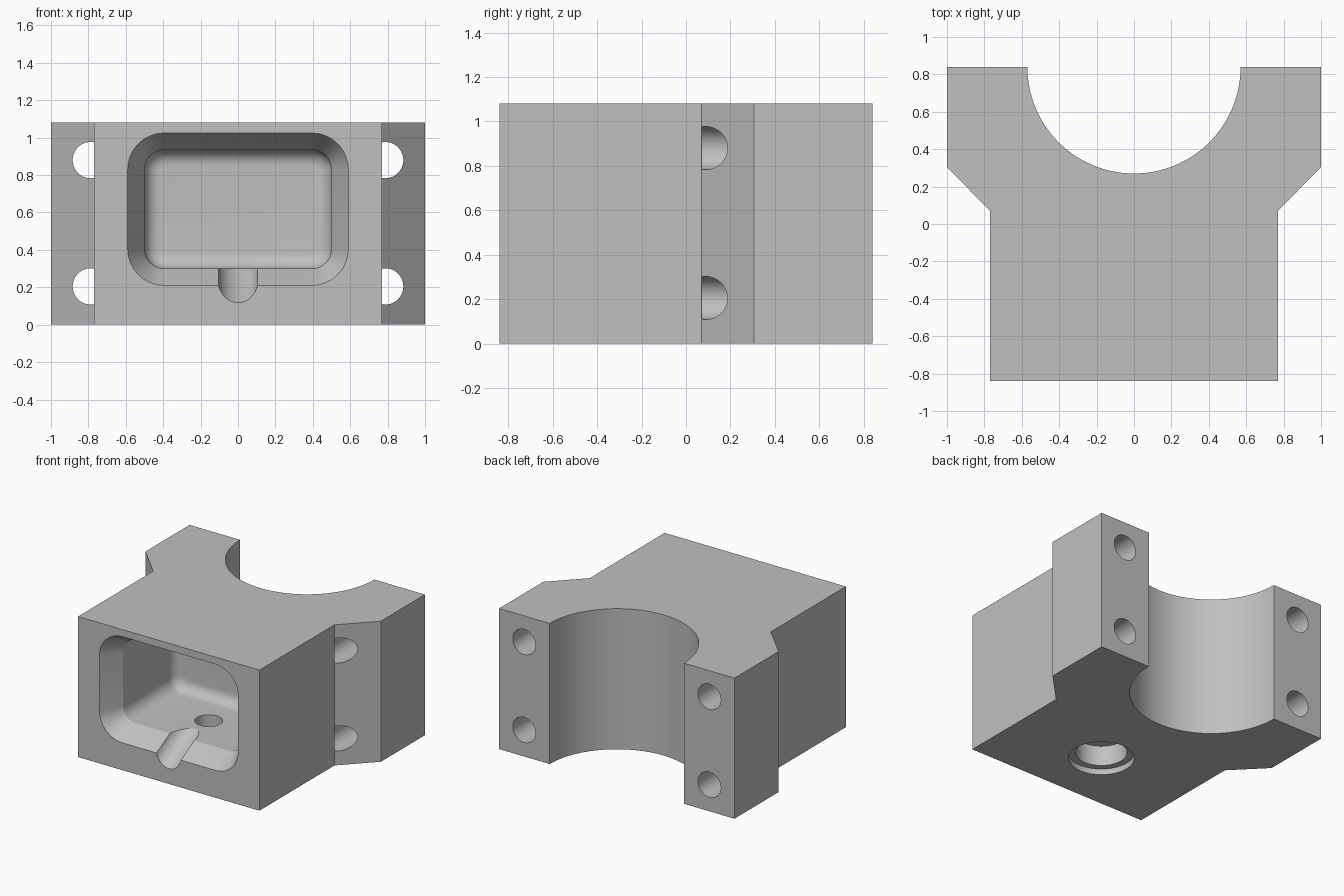
import bpy, bmesh, math
from mathutils import Matrix, Vector

if "Cube" in bpy.data.objects:
    bpy.data.objects.remove(bpy.data.objects["Cube"], do_unlink=True)

grey = bpy.data.materials.new("plain grey")
grey.use_nodes = True
colour = (0.53, 0.53, 0.53, 1)
grey.diffuse_color = colour
grey.node_tree.nodes["Principled BSDF"].inputs["Base Color"].default_value = colour

FRONT, BACK, HEIGHT = -0.84, 0.84, 1.08


def loft(name, rings):
    """Closed solid through a list of equally long point rings."""
    bm = bmesh.new()
    loops = [[bm.verts.new(p) for p in ring] for ring in rings]
    for a, b in zip(loops, loops[1:]):
        for i in range(len(a)):
            j = (i + 1) % len(a)
            bm.faces.new((a[i], a[j], b[j], b[i]))
    bm.faces.new(loops[0])
    bm.faces.new(loops[-1])
    bmesh.ops.recalc_face_normals(bm, faces=bm.faces)
    mesh = bpy.data.meshes.new(name)
    bm.to_mesh(mesh)
    bm.free()
    mesh.materials.append(grey)
    obj = bpy.data.objects.new(name, mesh)
    bpy.context.collection.objects.link(obj)
    return obj


def rod(name, start, end, radius, sides=48):
    """Cylinder between two points."""
    start, end = Vector(start), Vector(end)
    turn = (end - start).to_track_quat('Z', 'Y').to_matrix()
    circle = [turn @ Vector((radius * math.cos(t), radius * math.sin(t), 0))
              for t in (math.tau * i / sides for i in range(sides))]
    return loft(name, [[p + c for c in circle] for p in (start, end)])


def rounded_rect(depth, inset):
    """Pocket outline at a depth behind the front face."""
    half_w, low, high = 0.59 - inset, 0.21 + inset, 1.025 - inset
    radius = 0.195 - inset
    corners = ((half_w, high), (-half_w, high), (-half_w, low), (half_w, low))
    ring = []
    for k, (x, z) in enumerate(corners):
        cx = x - math.copysign(radius, x)
        cz = z - radius if z == high else z + radius
        for i in range(9):
            t = math.pi / 2 * (k + i / 8)
            ring.append((cx + radius * math.cos(t), FRONT + depth,
                         cz + radius * math.sin(t)))
    return ring


def cut(target, cutter):
    mod = target.modifiers.new("cut", 'BOOLEAN')
    mod.object = cutter
    mod.operation = 'DIFFERENCE'
    mod.solver = 'EXACT'
    bpy.ops.object.select_all(action='DESELECT')
    bpy.context.view_layer.objects.active = target
    target.select_set(True)
    bpy.ops.object.modifier_apply(modifier=mod.name)
    bpy.data.objects.remove(cutter, do_unlink=True)


# Body: block flaring into two arms around a half-round saddle
half = [(0.77, FRONT), (0.77, 0.07), (1, 0.305), (1, BACK)]
saddle = [(0.57 * math.cos(t), BACK - 0.57 * math.sin(t))
          for t in (math.pi * i / 64 for i in range(65))]
outline = half + saddle + [(-x, y) for x, y in reversed(half)]
body = loft("clamp_block", [[(x, y, z) for x, y in outline] for z in (0, HEIGHT)])

# Pocket: sloped lip, straight walls, rounded bottom edge
lip, depth, fillet = 0.09, 0.80, 0.085
rings = [rounded_rect(-0.016, -0.009), rounded_rect(0.16, lip)]
for i in range(9):
    t = math.pi / 2 * i / 8
    rings.append(rounded_rect(depth - fillet + fillet * math.sin(t),
                              lip + fillet * (1 - math.cos(t))))
cut(body, loft("pocket_cutter", rings))

# Sloped pouring channel through the lip
slope = math.tan(math.radians(30))
channel = [(0, FRONT + d, 0.241 + d * slope) for d in (-0.2, 0.6)]
cut(body, rod("channel_cutter", channel[0], channel[1], 0.107))

# Stepped drain hole from the underside into the pocket
for radius, low, high in ((0.23, -0.1, 0.045), (0.18, -0.1, 0.2), (0.0975, 0.1, 0.45)):
    cut(body, rod("drain_cutter", (0, -0.355, low), (0, -0.355, high), radius))

# Bolt holes through both arms
for side in (-1, 1):
    for z in (0.205, 0.88):
        x = side * 0.787
        cut(body, rod("bolt_cutter", (x, 0.071, z), (x, BACK + 0.1, z), 0.097))

bpy.ops.object.shade_smooth_by_angle(angle=math.radians(20))
